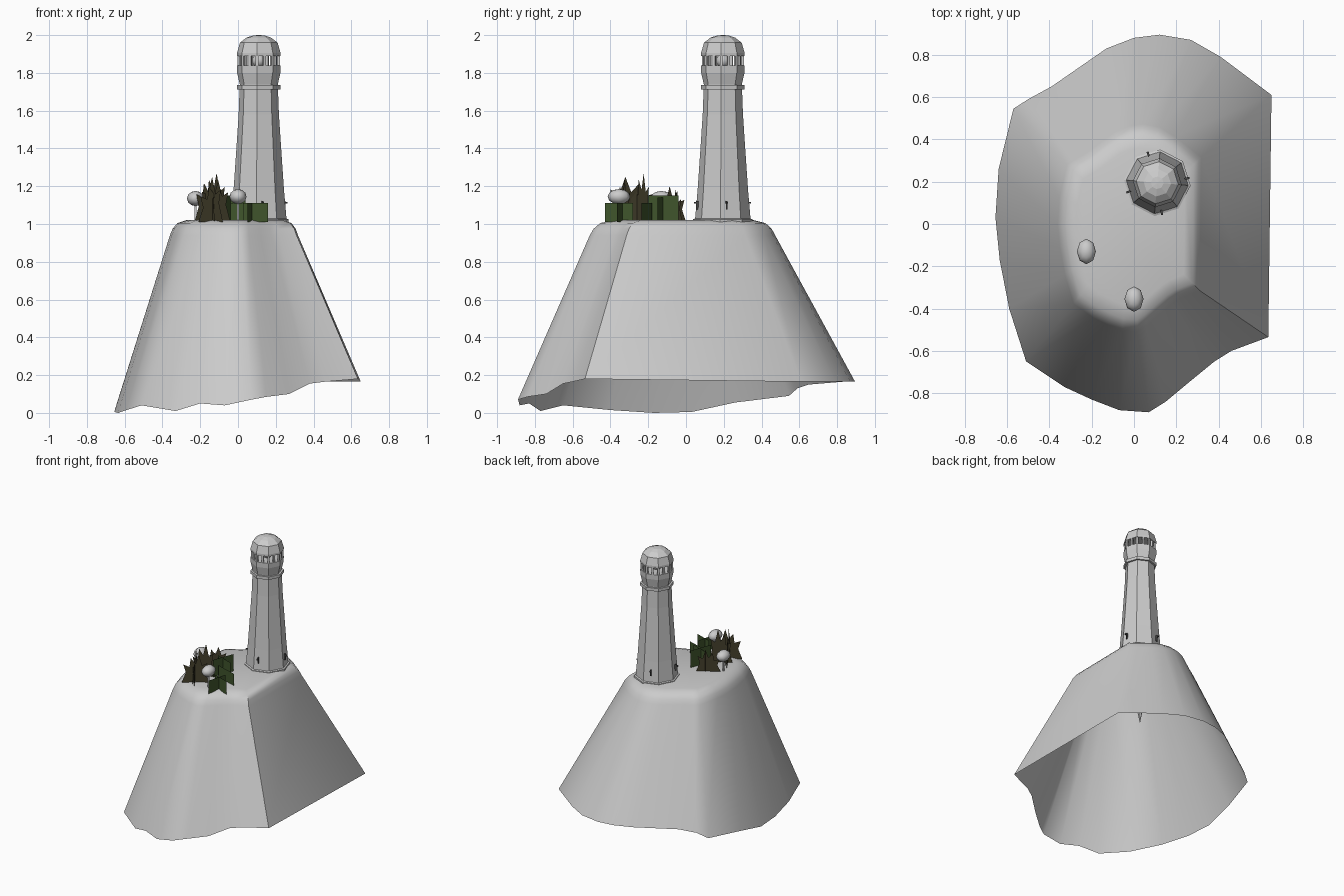
import bpy, bmesh, math
from mathutils import Vector, Matrix

if "Cube" in bpy.data.objects:
    bpy.data.objects.remove(bpy.data.objects["Cube"])


def material(name, rgb):
    m = bpy.data.materials.new(name)
    m.use_nodes = True
    m.diffuse_color = (*rgb, 1)
    m.node_tree.nodes["Principled BSDF"].inputs["Base Color"].default_value = (*rgb, 1)
    return m


STONE = material("pale stone", (0.6, 0.6, 0.6))
IRON = material("dark iron", (0.06, 0.06, 0.06))
GREEN = material("leaf green", (0.05, 0.09, 0.025))
OLIVE = material("dry olive", (0.055, 0.048, 0.024))


def finish(name, bm, mat, smooth=None):
    me = bpy.data.meshes.new(name)
    bm.to_mesh(me)
    bm.free()
    me.materials.append(mat)
    ob = bpy.data.objects.new(name, me)
    bpy.context.collection.objects.link(ob)
    if smooth:
        bpy.ops.object.select_all(action="DESELECT")
        ob.select_set(True)
        bpy.context.view_layer.objects.active = ob
        bpy.ops.object.shade_smooth_by_angle(angle=math.radians(smooth))
    return ob


def loft(name, rings, mat, smooth=None, cap_low=False, cap_high=False):
    """Skin a stack of counter-clockwise rings from low to high."""
    bm = bmesh.new()
    rows = [[bm.verts.new(p) for p in ring] for ring in rings]
    n = len(rows[0])
    for low, high in zip(rows, rows[1:]):
        for i in range(n):
            j = (i + 1) % n
            bm.faces.new((low[i], low[j], high[j], high[i]))
    if cap_low:
        bm.faces.new(rows[0][::-1])
    if cap_high:
        bm.faces.new(rows[-1])
    return finish(name, bm, mat, smooth)


# Cliff: hollow shell with a ragged lower edge and a rounded plateau
shore = [(.65, .61, .165), (.41, .79, .165), (.27, .87, .165), (.12, .895, .165),
         (0, .88, .165), (-.13, .83, .165), (-.39, .65, .15), (-.5, .59, .13),
         (-.57, .545, .09), (-.64, .26, .055), (-.655, .03, .005), (-.635, -.17, 0),
         (-.59, -.4, .015), (-.51, -.65, .04), (-.33, -.77, .01), (-.2, -.83, .05),
         (-.07, -.88, .04), (.07, -.89, .07), (.15, -.84, .085), (.27, -.74, .1),
         (.38, -.65, .155), (.46, -.6, .165), (.635, -.535, .18)]


def plateau(k, z):
    return [((x * .52 - .02) * k, (y * .55 - .02) * k, z) for x, y, _ in shore]


loft("cliff", [shore, plateau(1, .94), plateau(.96, .975), plateau(.89, 1.005),
               plateau(.76, 1.02)], STONE, 50, cap_high=True)

# Tower: eight-sided parts sharing one axis
AXIS = Vector((.11, .195, 0))


def polar(r, z, k, sides=8):
    a = math.tau * k / sides - math.radians(5)
    return AXIS + Vector((r * math.cos(a), r * math.sin(a), z))


def turned(name, profile, **caps):
    rings = [[polar(r, z, k) for k in range(8)] for r, z in profile]
    return loft(name, rings, STONE, **caps)


turned("tower_root", [(.002, .47), (.04, .68), (.14, 1.0)], cap_low=True)
turned("tower_plinth", [(.158, 1.0), (.158, 1.025), (.14, 1.032)], cap_high=True)
turned("tower_shaft", [(.148, 1.02), (.134, 1.18), (.119, 1.4), (.107, 1.58), (.101, 1.74)])
turned("tower_collar", [(.101, 1.712), (.116, 1.712), (.116, 1.735), (.1, 1.735)])
turned("gallery", [(.1, 1.735), (.115, 1.8), (.116, 1.838)], cap_high=True)
turned("roof", [(.116, 1.89), (.116, 1.905), (.1, 1.96), (.065, 1.987), (.03, 1.998),
                (.004, 2.0)], cap_low=True, cap_high=True)


def box(bm, centre, size, angle=0):
    m = (Matrix.Translation(centre) @ Matrix.Rotation(angle, 4, "Z")
         @ Matrix.Diagonal((*size, 1)))
    bmesh.ops.create_cube(bm, size=1, matrix=m)


# Gallery posts, at the corners and between them
bm = bmesh.new()
for k in range(16):
    r = .106 if k % 2 == 0 else .099
    box(bm, polar(r, 1.864, k, 16), (.012, .014, .06), math.tau * k / 16)
finish("gallery_posts", bm, STONE)

# Lamp inside the gallery
bm = bmesh.new()
bmesh.ops.create_uvsphere(bm, u_segments=12, v_segments=8, radius=.035,
                          matrix=Matrix.Translation(AXIS + Vector((0, 0, 1.864))))
finish("lamp", bm, STONE, 60)

# Small iron brackets on the lower shaft
bm = bmesh.new()
for k in (0.3, 2.5, 4.5, 6.3):
    a = math.tau * k / 8 - math.radians(5)
    box(bm, polar(.137, 1.1, k), (.012, .008, .045), a)
    box(bm, polar(.145, 1.112, k), (.018, .01, .008), a)
finish("wall_brackets", bm, IRON)


# Shrubs: upright cards with a flat or spiky outline
def cards(name, lines, outline, mat):
    bm = bmesh.new()
    for x0, y0, x1, y1, top in lines:
        p, q = Vector((x0, y0, 1.01)), Vector((x1, y1, 1.01))
        up = Vector((0, 0, top - 1.01))
        bm.faces.new([bm.verts.new(p.lerp(q, t) + up * h) for t, h in outline])
    finish(name, bm, mat)


cards("green_bush", [(-.04, -.18, .13, -.235, 1.11), (.03, -.32, .16, -.365, 1.11),
                     (.05, -.43, .09, -.28, 1.11), (-.07, -.2, -.01, -.04, 1.15),
                     (-.1, -.1, .04, -.15, 1.14)],
      [(0, 0), (1, 0), (1, 1), (0, 1)], GREEN)
spikes = [(0, 0), (1, 0), (.86, .42), (.93, .72), (.74, .62), (.62, 1),
          (.5, .66), (.33, .86), (.28, .55), (.06, .62), (.15, .35)]
cards("dry_bush", [(-.23, -.16, -.08, -.42, 1.25), (-.21, -.38, -.04, -.29, 1.23),
                   (-.2, -.28, -.06, -.19, 1.27), (-.22, -.11, -.07, -.02, 1.18),
                   (-.16, 0, -.07, -.14, 1.2), (-.19, -.2, -.12, -.38, 1.2)],
      spikes, OLIVE)

# Pale buds on thin stalks beside the shrubs
for side, x, y, z in (("left", 0, -.355, 1.145), ("right", -.225, -.13, 1.135)):
    bm = bmesh.new()
    bmesh.ops.create_uvsphere(bm, u_segments=8, v_segments=6, radius=1,
                              matrix=Matrix.Translation((x, y, z))
                              @ Matrix.Diagonal((.045, .06, .04, 1)))
    box(bm, (x, y, (z + 1) / 2), (.01, .01, z - 1))
    finish(side + "_bud", bm, STONE, 60)
